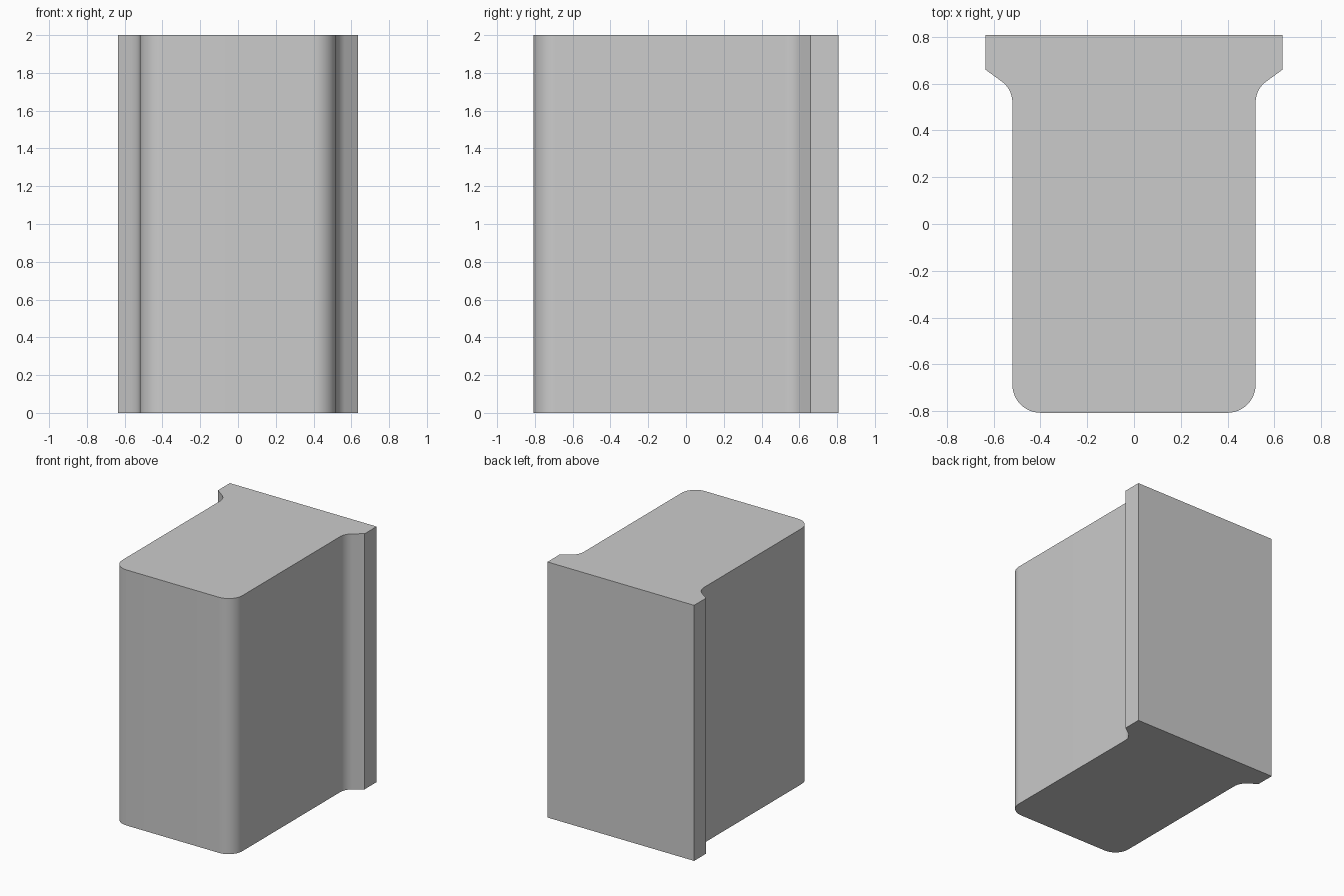
import bpy
import bmesh
from math import cos, sin, radians

if "Cube" in bpy.data.objects:
    bpy.data.objects.remove(bpy.data.objects["Cube"])

HEIGHT = 2.0
BODY_X, FLANGE_X = 0.52, 0.635
END_Y, FLANGE_Y = 0.807, 0.66


def arc(cx, cy, r, start, end, steps=12):
    """Points along a circular arc, angles in degrees."""
    angles = [radians(start + (end - start) * i / steps) for i in range(steps + 1)]
    return [(cx + r * cos(a), cy + r * sin(a)) for a in angles]


# Left half of the plan: rounded front corner, concave fillet, flared flange
CORNER, FILLET = 0.12, 0.11
half = arc(BODY_X - CORNER, -END_Y + CORNER, CORNER, -90, 0)
half += arc(BODY_X + FILLET, 0.52, FILLET, 180, 126)
half += [(FLANGE_X, FLANGE_Y), (FLANGE_X, END_Y)]
outline = half + [(-x, y) for x, y in reversed(half)]

# Extrude the plan into a solid block
bm = bmesh.new()
base = bm.faces.new([bm.verts.new((x, y, 0)) for x, y in outline])
top = bmesh.ops.extrude_face_region(bm, geom=[base], use_keep_orig=True)
bmesh.ops.translate(bm, vec=(0, 0, HEIGHT),
                    verts=[v for v in top["geom"] if isinstance(v, bmesh.types.BMVert)])
bmesh.ops.recalc_face_normals(bm, faces=bm.faces)
mesh = bpy.data.meshes.new("flanged_block")
bm.to_mesh(mesh)
bm.free()

block = bpy.data.objects.new("flanged_block", mesh)
bpy.context.collection.objects.link(block)

# Plain grey finish
grey = bpy.data.materials.new("plain_grey")
grey.use_nodes = True
colour = (0.6, 0.6, 0.6, 1)
grey.diffuse_color = colour
grey.node_tree.nodes["Principled BSDF"].inputs["Base Color"].default_value = colour
mesh.materials.append(grey)

# Smooth the rounded edges, keep the corners crisp
bpy.ops.object.select_all(action="DESELECT")
block.select_set(True)
bpy.context.view_layer.objects.active = block
bpy.ops.object.shade_smooth_by_angle(angle=radians(25))
